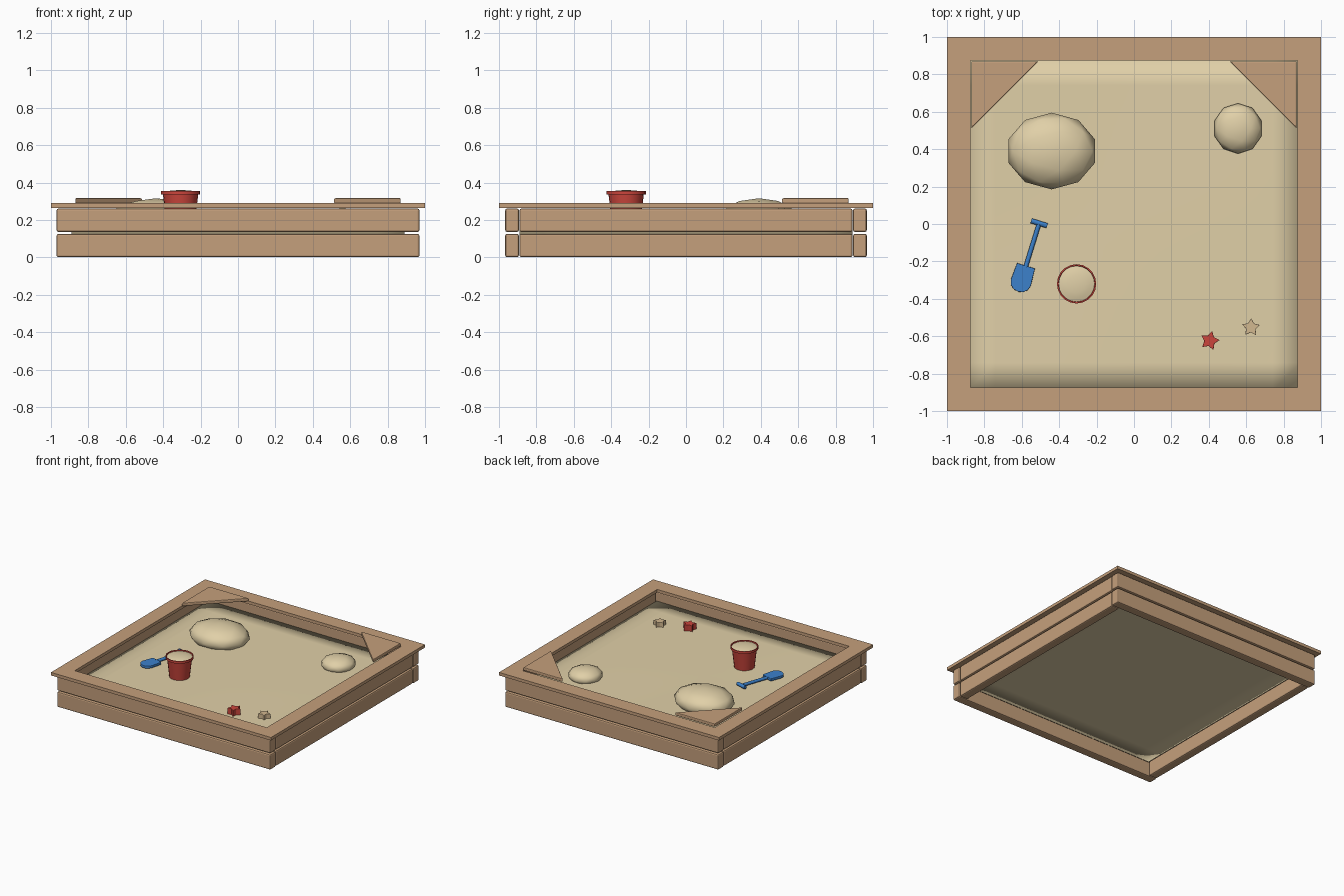
import bpy, bmesh, math
from mathutils import Vector

if "Cube" in bpy.data.objects:
    bpy.data.objects.remove(bpy.data.objects["Cube"])


def mat(name, rgb):
    m = bpy.data.materials.new(name)
    m.diffuse_color = (*rgb, 1)
    m.use_nodes = True
    m.node_tree.nodes["Principled BSDF"].inputs["Base Color"].default_value = m.diffuse_color
    return m


WOOD = mat("wood", (0.56, 0.35, 0.20))
SAND = mat("sand", (0.75, 0.63, 0.39))
RED = mat("red_plastic", (0.60, 0.06, 0.045))
BLUE = mat("blue_plastic", (0.045, 0.22, 0.60))
TAN = mat("tan_star", (0.65, 0.48, 0.28))
SAND_Z = 0.184


def finish(name, bm, material, bevel=0, smooth=None):
    bmesh.ops.recalc_face_normals(bm, faces=bm.faces)
    me = bpy.data.meshes.new(name)
    bm.to_mesh(me)
    bm.free()
    me.materials.append(material)
    ob = bpy.data.objects.new(name, me)
    bpy.context.collection.objects.link(ob)
    if bevel:
        b = ob.modifiers.new("bevel", 'BEVEL')
        b.width, b.segments = bevel, 2
    if smooth:
        bpy.ops.object.select_all(action='DESELECT')
        ob.select_set(True)
        bpy.context.view_layer.objects.active = ob
        bpy.ops.object.shade_smooth_by_angle(angle=math.radians(smooth))
    return ob


def box(name, center, size, material, bevel=0):
    bm = bmesh.new()
    bmesh.ops.create_cube(bm, size=1)
    for v in bm.verts:
        v.co = Vector(center) + Vector(a * b for a, b in zip(v.co, size))
    return finish(name, bm, material, bevel)


def prism(name, polys, z0, z1, material, bevel=0):
    """Extrude one or more joined 2D polygons from z0 to z1."""
    bm = bmesh.new()
    for p in polys:
        bm.faces.new([bm.verts.new((x, y, z0)) for x, y in p])
    bmesh.ops.remove_doubles(bm, verts=bm.verts, dist=1e-5)
    r = bmesh.ops.extrude_face_region(bm, geom=bm.faces[:], use_keep_orig=True)
    top = [g for g in r['geom'] if isinstance(g, bmesh.types.BMVert)]
    bmesh.ops.translate(bm, verts=top, vec=(0, 0, z1 - z0))
    return finish(name, bm, material, bevel)


def lathe(name, profile, center, material, steps=20):
    bm = bmesh.new()
    vs = [bm.verts.new((r, 0, z)) for r, z in profile]
    edges = [bm.edges.new(e) for e in zip(vs, vs[1:])]
    bmesh.ops.spin(bm, geom=vs + edges, axis=(0, 0, 1), cent=(0, 0, 0),
                   angle=math.tau, steps=steps, use_duplicate=False)
    bmesh.ops.remove_doubles(bm, verts=bm.verts, dist=1e-5)
    bmesh.ops.translate(bm, verts=bm.verts, vec=center)
    return finish(name, bm, material, smooth=35)


def rod(name, a, b, radius, material):
    a, b = Vector(a), Vector(b)
    bm = bmesh.new()
    bmesh.ops.create_cone(bm, cap_ends=True, segments=10, radius1=radius,
                          radius2=radius, depth=(b - a).length)
    bm.transform((b - a).to_track_quat('Z', 'Y').to_matrix().to_4x4())
    bmesh.ops.translate(bm, verts=bm.verts, vec=(a + b) / 2)
    return finish(name, bm, material, smooth=40)


# Two courses of wall planks
for level, z in (("lower", 0.0635), ("upper", 0.1985)):
    for side, s in (("front", -1), ("back", 1)):
        box(f"{level}_{side}_plank", (0, s * 0.93, z), (1.94, 0.073, 0.125), WOOD, 0.01)
    for side, s in (("left", -1), ("right", 1)):
        box(f"{level}_{side}_plank", (s * 0.93, 0, z), (0.073, 1.78, 0.125), WOOD, 0.01)

# Flat rim on top of the walls
corners = [(-1, -1), (1, -1), (1, 1), (-1, 1)]
quads = []
for i, a in enumerate(corners):
    b = corners[(i + 1) % 4]
    quads.append([a, b, (b[0] * 0.873, b[1] * 0.873), (a[0] * 0.873, a[1] * 0.873)])
prism("top_rim", quads, 0.265, 0.29, WOOD)

# Triangular seats in the back corners
for side, s in (("left", -1), ("right", 1)):
    prism(f"{side}_corner_seat", [[(s * 0.87, 0.87), (s * 0.51, 0.87), (s * 0.87, 0.51)]],
          0.29, 0.317, WOOD, 0.006)

# Solid, smooth-shaded slab of sand with a softly rolling top
bm = bmesh.new()
bmesh.ops.create_grid(bm, x_segments=12, y_segments=12, size=0.89)
base = bmesh.ops.extrude_face_region(bm, geom=bm.faces[:], use_keep_orig=True)
lower = {g for g in base['geom'] if isinstance(g, bmesh.types.BMVert)}
for v in bm.verts:
    x, y = v.co.xy
    v.co.z = 0.12 if v in lower else SAND_Z + 0.003 * math.sin(3.1 * x + 0.6) * math.cos(2.7 * y)
finish("sand_slab", bm, SAND, smooth=180)

# Flattened sand mounds
for name, c, r in (("large_mound", (-0.44, 0.39, 0.22), (0.243, 0.205, 0.096)),
                   ("small_mound", (0.556, 0.511, 0.205), (0.132, 0.135, 0.06))):
    bm = bmesh.new()
    bmesh.ops.create_icosphere(bm, subdivisions=2, radius=1)
    for v in bm.verts:
        v.co = Vector(c) + Vector(a * b for a, b in zip(v.co, r))
    finish(name, bm, SAND, smooth=60)

# Bucket with lip, filled with sand
pos = (-0.307, -0.32, 0)
lathe("bucket", [(0, 0.18), (0.076, 0.18), (0.094, 0.335), (0.105, 0.335),
                 (0.105, 0.354), (0.098, 0.354), (0.09, 0.325)], pos, RED)
lathe("bucket_sand", [(0.099, 0.346), (0.075, 0.353), (0.048, 0.358), (0, 0.36)], pos, SAND, 12)

# Toy shovel: blade, shaft and cross grip
tip, grip = Vector((-0.620, -0.362)), Vector((-0.507, 0.004))
d = (grip - tip).normalized()
n = Vector((-d.y, d.x))
outline = [(0.145, 0.05), (0.05, 0.056)]
outline += [(0.05 - 0.05 * math.sin(math.radians(a)), 0.056 * math.cos(math.radians(a)))
            for a in range(30, 180, 30)]
outline += [(0.05, -0.056), (0.145, -0.05)]
prism("shovel_blade", [[tuple(tip + d * u + n * w) for u, w in outline]], 0.189, 0.21, BLUE, 0.003)
rod("shovel_shaft", (*(tip + d * 0.135), 0.2), (*grip, 0.205), 0.0125, BLUE)
rod("shovel_grip", (*(grip - n * 0.045), 0.205), (*(grip + n * 0.045), 0.205), 0.014, BLUE)

# Star-shaped sand moulds
for name, cx, cy, r, rot, h, m in (("red_star", 0.405, -0.624, 0.053, 4, 0.045, RED),
                                   ("tan_star", 0.625, -0.553, 0.049, 88, 0.034, TAN)):
    pts = []
    for i in range(10):
        a = math.radians(rot + 36 * i)
        k = r if i % 2 == 0 else r * 0.55
        pts.append((cx + k * math.cos(a), cy + k * math.sin(a)))
    prism(name, [pts], 0.182, 0.188 + h, m, 0.002)
